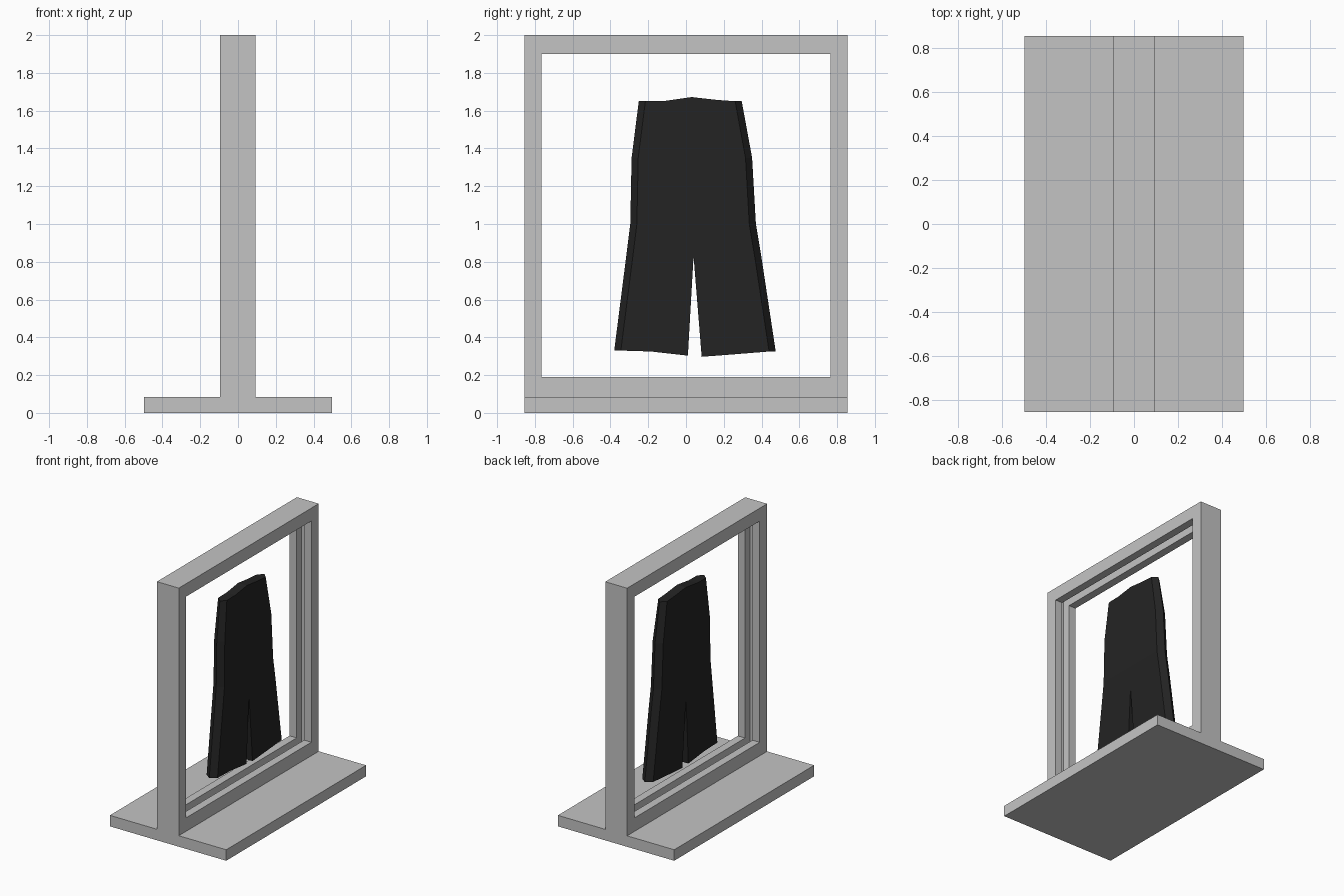
import bpy, bmesh

if "Cube" in bpy.data.objects:
    bpy.data.objects.remove(bpy.data.objects["Cube"])


def material(name, rgb):
    m = bpy.data.materials.new(name)
    m.diffuse_color = (*rgb, 1)
    m.use_nodes = True
    m.node_tree.nodes["Principled BSDF"].inputs["Base Color"].default_value = m.diffuse_color
    return m


GREY = material("light_grey", (0.55, 0.55, 0.55))
BLACK = material("black_cloth", (0.017, 0.017, 0.017))


def finish(bm, name, mat):
    bmesh.ops.remove_doubles(bm, verts=bm.verts, dist=0.0005)
    bmesh.ops.recalc_face_normals(bm, faces=bm.faces)
    me = bpy.data.meshes.new(name)
    bm.to_mesh(me)
    bm.free()
    me.materials.append(mat)
    ob = bpy.data.objects.new(name, me)
    bpy.context.collection.objects.link(ob)
    return ob


# base plate
bm = bmesh.new()
bmesh.ops.create_cube(bm, size=1)
for v in bm.verts:
    v.co = (v.co.x * 0.995, v.co.y * 1.71, (v.co.z + 0.5) * 0.085)
finish(bm, "base_plate", GREY)

# upright frame: grooved section (x, inset from the outside) swept round a rectangle
section = [(-0.095, 0), (-0.095, 0.09), (-0.033, 0.09), (-0.033, 0.03),
           (0.03, 0.03), (0.03, 0.09), (0.092, 0.09), (0.092, 0)]
bm = bmesh.new()
rings = []
for sy, sz in [(-1, -1), (1, -1), (1, 1), (-1, 1)]:
    rings.append([bm.verts.new((x, sy * (0.855 - d),
                                (0.085 + d * 1.16) if sz < 0 else (2.0 - d * 1.11)))
                  for x, d in section])
n = len(section)
for i in range(4):
    a, b = rings[i], rings[(i + 1) % 4]
    for j in range(n):
        k = (j + 1) % n
        bm.faces.new((a[j], a[k], b[k], b[j]))
finish(bm, "display_frame", GREY)

# trousers: each half lofted from rows of
# (outer y, inner y, outer z, middle z, inner z, front x, back x)
left = [(-0.38, 0.01, 0.33, 0.325, 0.303, 0.066, -0.027),
        (-0.31, 0.04, 0.88, 0.86, 0.83, 0.066, -0.028),
        (-0.295, 0.04, 1.0, 1.0, 1.0, 0.066, -0.028),
        (-0.288, 0.035, 1.35, 1.35, 1.35, 0.064, -0.026),
        (-0.25, 0.03, 1.65, 1.652, 1.672, 0.055, -0.02)]
right = [(0.475, 0.083, 0.325, 0.312, 0.297, 0.066, -0.027),
         (0.40, 0.04, 0.82, 0.825, 0.83, 0.066, -0.028),
         (0.37, 0.04, 1.0, 1.0, 1.0, 0.066, -0.028),
         (0.35, 0.035, 1.35, 1.35, 1.35, 0.064, -0.026),
         (0.295, 0.03, 1.65, 1.657, 1.672, 0.055, -0.02)]
bm = bmesh.new()
for rows in (left, right):
    loops = []
    for yo, yi, zo, zm, zi, xf, xb in rows:
        s = 0.035 if yo < 0 else -0.035
        ym = yo + (yi - yo) * 0.5
        pts = [(0.02, yo, zo), (xf, yo + s, zo), (xf, ym, zm), (xf, yi, zi),
               (xb, yi, zi), (xb, ym, zm), (xb, yo + s, zo)]
        loops.append([bm.verts.new(p) for p in pts])
    for r in range(len(loops) - 1):
        a, b = loops[r], loops[r + 1]
        for j in range(7):
            if j == 3 and r > 0:      # no inner wall above the crotch
                continue
            k = (j + 1) % 7
            bm.faces.new((a[j], a[k], b[k], b[j]))
    # hem and waist closures
    for l in (loops[0], loops[-1]):
        bm.faces.new((l[0], l[1], l[6]))
        bm.faces.new((l[1], l[2], l[5], l[6]))
        bm.faces.new((l[2], l[3], l[4], l[5]))
finish(bm, "trousers", BLACK)
